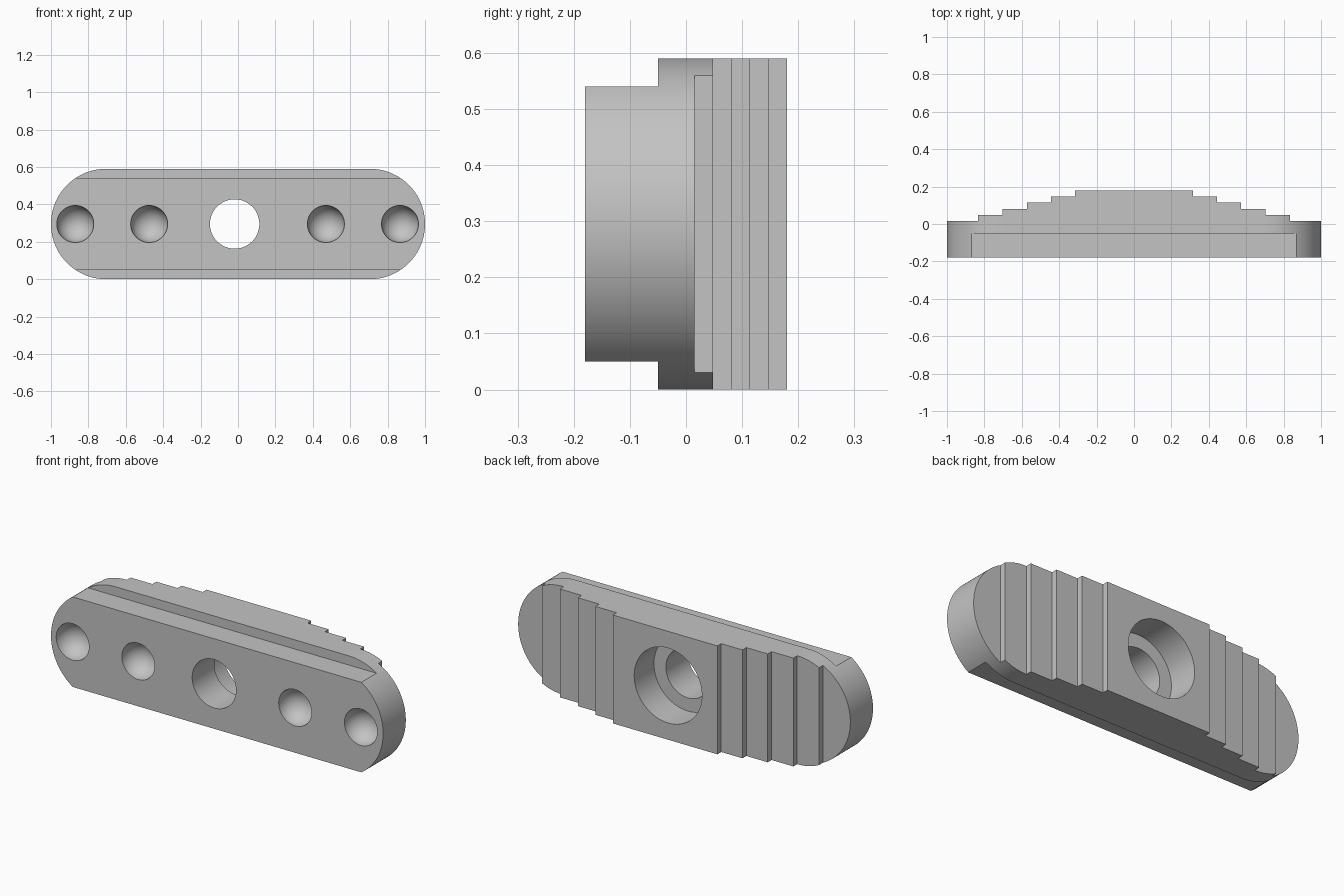
import bpy
import bmesh
from math import sin, cos, pi, radians
from mathutils import Matrix

if "Cube" in bpy.data.objects:
    bpy.data.objects.remove(bpy.data.objects["Cube"])

R = 0.295              # end radius and half height
FRONT, BACK = -0.18, 0.18
TURN = Matrix.Rotation(radians(90), 4, 'X')

grey = bpy.data.materials.new("plain grey")
grey.use_nodes = True
colour = (0.55, 0.55, 0.55, 1)
grey.diffuse_color = colour
grey.node_tree.nodes["Principled BSDF"].inputs["Base Color"].default_value = colour


def to_object(name, bm):
    bmesh.ops.recalc_face_normals(bm, faces=bm.faces)
    mesh = bpy.data.meshes.new(name)
    bm.to_mesh(mesh)
    bm.free()
    mesh.materials.append(grey)
    obj = bpy.data.objects.new(name, mesh)
    bpy.context.collection.objects.link(obj)
    return obj


def prism(name, points, offset):
    bm = bmesh.new()
    face = bm.faces.new([bm.verts.new(p) for p in points])
    extruded = bmesh.ops.extrude_face_region(bm, geom=[face])["geom"]
    verts = [v for v in extruded if isinstance(v, bmesh.types.BMVert)]
    bmesh.ops.translate(bm, verts=verts, vec=offset)
    return to_object(name, bm)


def box(name, y0, y1, z0, z1):
    corners = [(-2, y0, z0), (-2, y1, z0), (-2, y1, z1), (-2, y0, z1)]
    return prism(name, corners, (4, 0, 0))


def bore(name, x, radius, y0, y1):
    bm = bmesh.new()
    place = Matrix.Translation((x, (y0 + y1) / 2, R)) @ TURN
    bmesh.ops.create_cone(bm, cap_ends=True, segments=96, radius1=radius,
                          radius2=radius, depth=y1 - y0, matrix=place)
    return to_object(name, bm)


def ball(name, x, radius):
    bm = bmesh.new()
    place = Matrix.Translation((x, FRONT, R)) @ TURN
    bmesh.ops.create_uvsphere(bm, u_segments=48, v_segments=24,
                              radius=radius, matrix=place)
    return to_object(name, bm)


# Stepped plan outline, extruded upwards
steps = [(0.315, BACK), (0.443, 0.147), (0.572, 0.114),
         (0.703, 0.081), (0.835, 0.048), (1.1, 0.015)]
right_side = []
inner = None
for x, y in steps:
    if inner is not None:
        right_side.append((inner, y))
    right_side.append((x, y))
    inner = x
right_side.append((1.1, FRONT))
plan = right_side + [(-x, y) for x, y in reversed(right_side)]
body = prism("stepped_plate", [(x, y, -0.1) for x, y in plan], (0, 0, 0.8))

# Round-ended outline that trims the plate
arc = [radians(-90) + pi * i / 64 for i in range(65)]
outline = [(0.705 + R * cos(a), R + R * sin(a)) for a in arc]
outline += [(-x, z) for x, z in reversed(outline)]
trim = prism("outline_cutter", [(x, -0.5, z) for x, z in outline], (0, 1, 0))

# Front shoulders, stepped bore and ball seats
cutters = [
    (trim, 'INTERSECT'),
    (box("upper_shoulder_cutter", -0.4, -0.05, 0.54, 0.8), 'DIFFERENCE'),
    (box("lower_shoulder_cutter", -0.4, -0.05, -0.3, 0.05), 'DIFFERENCE'),
    (bore("through_hole_cutter", -0.018, 0.132, -0.4, 0.4), 'DIFFERENCE'),
    (bore("counterbore_cutter", -0.018, 0.204, 0.01, 0.4), 'DIFFERENCE'),
]
for x in (-0.87, -0.475, 0.47, 0.866):
    cutters.append((ball("ball_seat_cutter", x, 0.099), 'DIFFERENCE'))

for cutter, operation in cutters:
    cutter.hide_render = True
    mod = body.modifiers.new(cutter.name, 'BOOLEAN')
    mod.operation = operation
    mod.solver = 'EXACT'
    mod.object = cutter

# Bake the cuts and remove the helpers
graph = bpy.context.evaluated_depsgraph_get()
result = bpy.data.meshes.new_from_object(body.evaluated_get(graph))
body.modifiers.clear()
body.data = result
for cutter, _ in cutters:
    bpy.data.objects.remove(cutter)

bpy.ops.object.select_all(action='DESELECT')
body.select_set(True)
bpy.context.view_layer.objects.active = body
bpy.ops.object.shade_smooth_by_angle(angle=radians(30))
